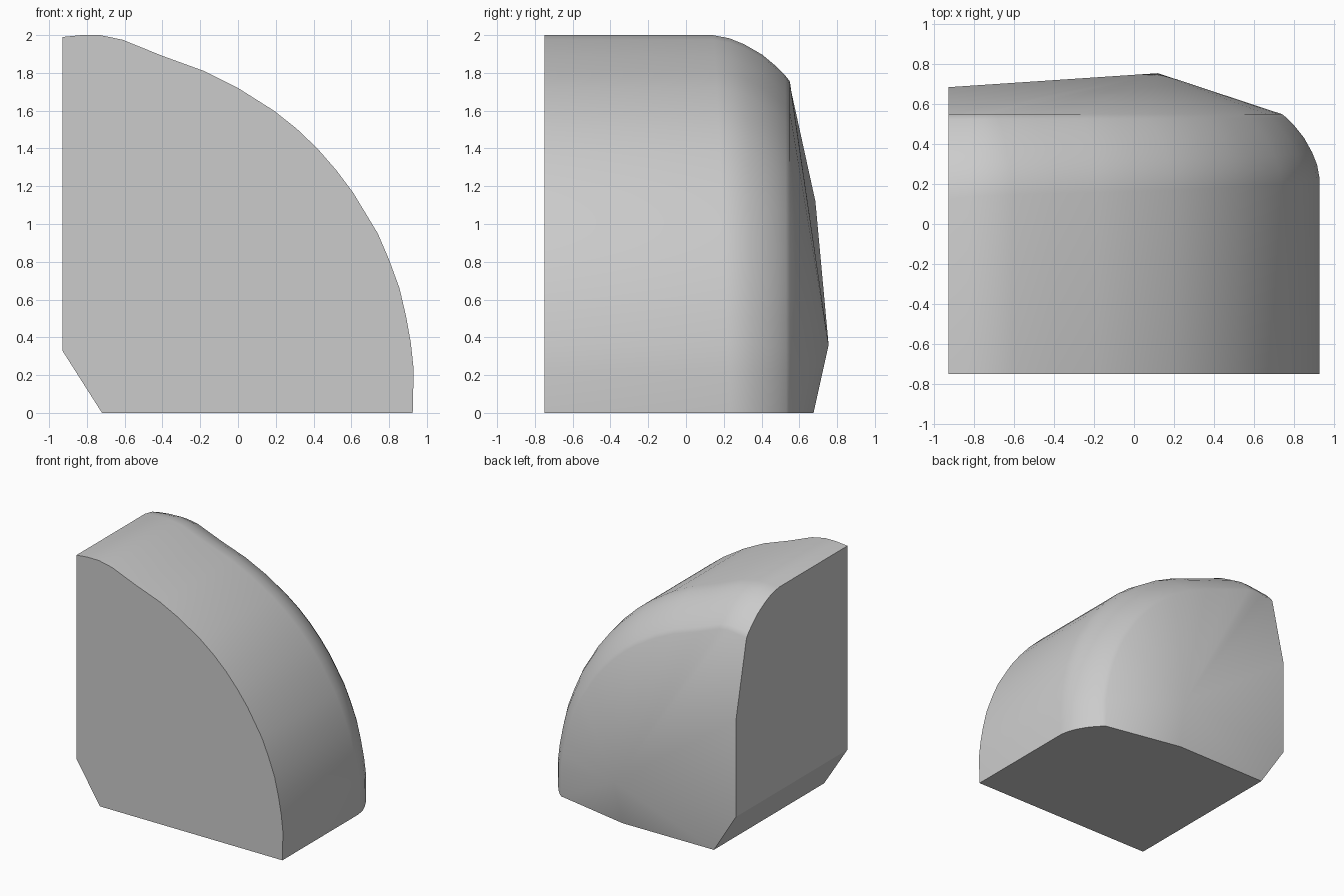
import bpy, bmesh, math

if "Cube" in bpy.data.objects:
    bpy.data.objects.remove(bpy.data.objects["Cube"])

# Plain grey material
grey = bpy.data.materials.new("plain_grey")
grey.use_nodes = True
COLOR = (0.6, 0.6, 0.6, 1)
grey.diffuse_color = COLOR
grey.node_tree.nodes["Principled BSDF"].inputs["Base Color"].default_value = COLOR

# Curved outer profile (x, z), from the upper left round to the lower right
ARC = [(-.93, 1.99), (-.83, 2.0), (-.73, 2.0), (-.61, 1.975), (-.4, 1.89), (-.18, 1.81),
       (0, 1.72), (.19, 1.6), (.31, 1.505), (.42, 1.4), (.52, 1.285), (.61, 1.165), (.74, .95),
       (.8, .81), (.855, .66), (.89, .51), (.915, .37), (.93, .23), (.925, 0)]
FRONT, RIM = -.75, .55
# Shoulder rounding: fraction of depth, fraction of inset
SHOULDER = [(0, 0), (.22, .07), (.41, .2), (.64, .42), (.82, .67), (.94, .87), (1, 1)]


def inset(i, amount):
    """Move profile point i inwards, sliding along the flat walls at both ends."""
    x, z = ARC[i]
    if i == 0:
        return x, z - amount
    if i == len(ARC) - 1:
        return x - amount, z
    (x0, z0), (x1, z1) = ARC[i - 1], ARC[i + 1]
    length = math.hypot(x1 - x0, z1 - z0)
    return x + (z1 - z0) / length * amount, z - (x1 - x0) / length * amount


bm = bmesh.new()

# Curved wall and rounded shoulder, one strip of vertices per profile point
strips = []
for i, (x, z) in enumerate(ARC):
    t = i / (len(ARC) - 1)
    start, depth = .13 + .1 * t, .255 - .07 * t
    strip = [bm.verts.new((x, FRONT, z))]
    for fy, fi in SHOULDER:
        px, pz = inset(i, depth * fi)
        strip.append(bm.verts.new((px, start + (RIM - start) * fy, pz)))
    strips.append(strip)
for a, b in zip(strips, strips[1:]):
    for j in range(len(a) - 1):
        bm.faces.new((a[j], a[j + 1], b[j + 1], b[j]))

# Lower corner, cut off at an angle
front_low = bm.verts.new((-.72, FRONT, 0))
front_side = bm.verts.new((-.93, FRONT, .33))
back_low = bm.verts.new((-.72, .67, 0))
back_side = bm.verts.new((-.93, .685, .33))
back_upper = bm.verts.new((-.93, .685, 1.12))
back_middle = bm.verts.new((.1, .675, 0))
bm.faces.new((front_low, front_side, back_side, back_low))

# Flat front, side and base
bm.faces.new([s[0] for s in strips] + [front_low, front_side])
bm.faces.new(strips[0] + [back_upper, back_side, front_side])
bm.faces.new(strips[-1] + [back_middle, back_low, front_low])

# Shallow faceted cone on the back
tip = bm.verts.new((.12, .755, .36))
loop = [s[-1] for s in strips] + [back_middle, back_low, back_side, back_upper]
for a, b in zip(loop, loop[1:] + loop[:1]):
    bm.faces.new((a, b, tip))

bmesh.ops.recalc_face_normals(bm, faces=bm.faces)
mesh = bpy.data.meshes.new("rounded_wedge_block")
bm.to_mesh(mesh)
bm.free()
mesh.materials.append(grey)
block = bpy.data.objects.new("rounded_wedge_block", mesh)
bpy.context.collection.objects.link(block)

bpy.ops.object.select_all(action="DESELECT")
block.select_set(True)
bpy.context.view_layer.objects.active = block
bpy.ops.object.shade_smooth_by_angle(angle=math.radians(32))
